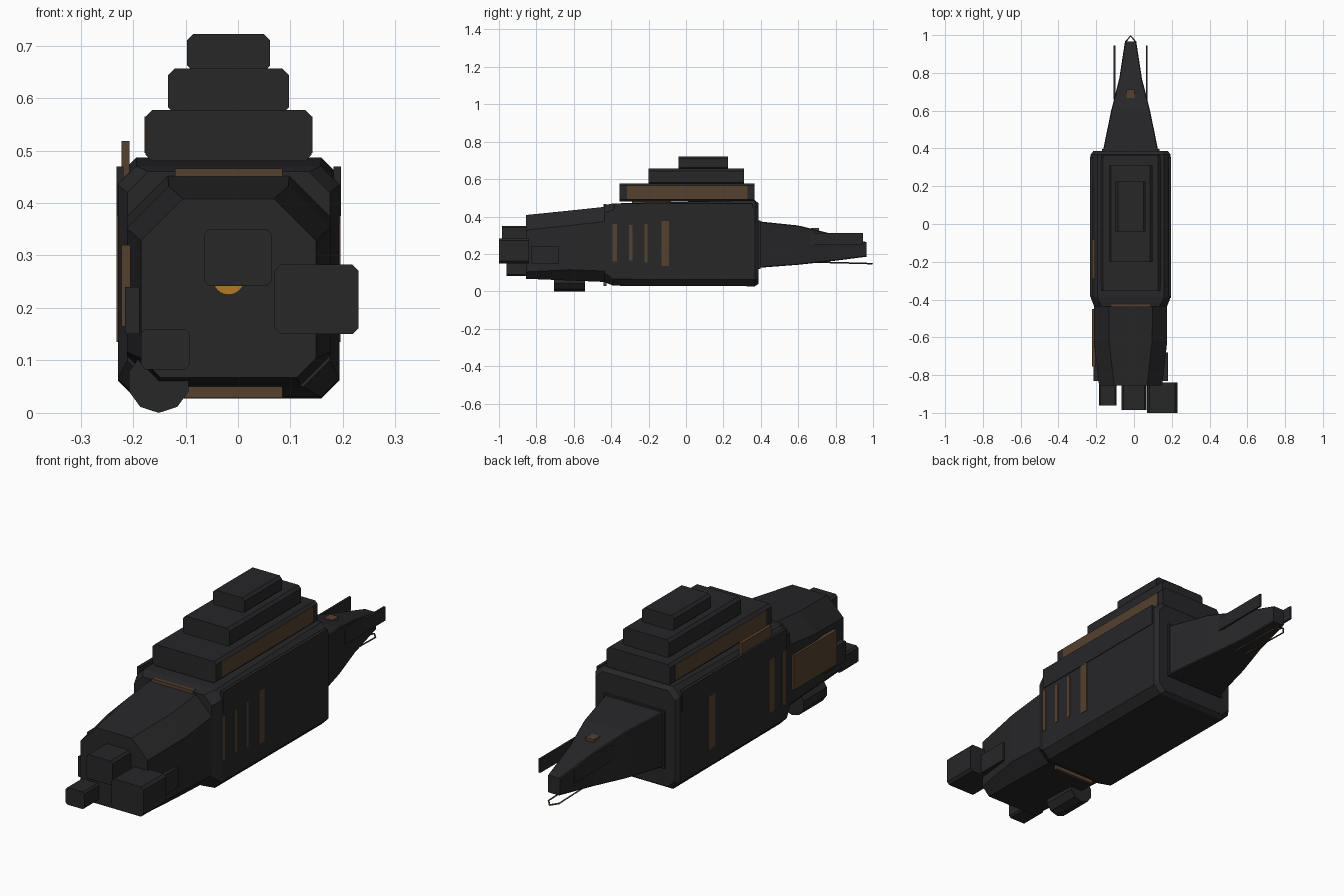
import bpy, bmesh, math
from mathutils import Vector

if "Cube" in bpy.data.objects:
    bpy.data.objects.remove(bpy.data.objects["Cube"])

CX = -0.018  # hull centre line


def material(name, rgb):
    m = bpy.data.materials.new(name)
    m.diffuse_color = (*rgb, 1)
    m.use_nodes = True
    m.node_tree.nodes["Principled BSDF"].inputs["Base Color"].default_value = m.diffuse_color
    return m


DARK = material("dark_metal", (0.02, 0.02, 0.022))
BRONZE = material("bronze", (0.09, 0.052, 0.028))
AMBER = material("amber", (0.45, 0.19, 0.02))


def finish(name, bm, mat):
    bmesh.ops.recalc_face_normals(bm, faces=bm.faces)
    me = bpy.data.meshes.new(name)
    bm.to_mesh(me)
    bm.free()
    me.materials.append(mat)
    ob = bpy.data.objects.new(name, me)
    bpy.context.collection.objects.link(ob)
    return ob


def box(name, x, y, z, mat=DARK, bevel=0.0):
    """Box from (min, max) ranges; bevel rounds only the edges running along y."""
    bm = bmesh.new()
    bmesh.ops.create_cube(bm, size=1)
    for v in bm.verts:
        v.co = Vector([(r[0] + r[1]) / 2 + c * (r[1] - r[0]) for r, c in zip((x, y, z), v.co)])
    if bevel:
        edges = [e for e in bm.edges if abs(e.verts[0].co.y - e.verts[1].co.y) > 1e-5]
        bmesh.ops.bevel(bm, geom=edges, offset=bevel, segments=1, affect='EDGES')
    return finish(name, bm, mat)


def loft(name, sections, mat=DARK):
    """Skin chamfered sections: y, half width, bottom, top, top chamfer, bottom chamfer."""
    bm = bmesh.new()
    rings = []
    for y, h, z0, z1, ct, cb in sections:
        half = [(h - cb, z0), (h, z0 + cb), (h, z1 - ct), (h - ct, z1)]
        pts = half + [(-x, z) for x, z in reversed(half)]
        rings.append([bm.verts.new((CX + x, y, z)) for x, z in pts])
    for a, b in zip(rings, rings[1:]):
        for i in range(8):
            j = (i + 1) % 8
            bm.faces.new((a[i], a[j], b[j], b[i]))
    bm.faces.new(rings[0])
    bm.faces.new(rings[-1])
    return finish(name, bm, mat)


def cylinder(name, centre, radius, length, sides, mat, smooth=False):
    """Cylinder along y with a vertex pointing down."""
    bm = bmesh.new()
    rings = []
    for dy in (-length / 2, length / 2):
        rings.append([bm.verts.new((centre[0] + radius * math.sin(2 * math.pi * i / sides), centre[1] + dy,
                                    centre[2] - radius * math.cos(2 * math.pi * i / sides)))
                      for i in range(sides)])
    for i in range(sides):
        j = (i + 1) % sides
        bm.faces.new((rings[0][i], rings[0][j], rings[1][j], rings[1][i])).smooth = smooth
    for r in rings:
        bm.faces.new(r)
    return finish(name, bm, mat)


# Main hull, engine housing and tapered tail boom
loft("main_hull", [(-0.437, 0.193, 0.050, 0.460, 0.04, 0.05),
                   (-0.390, 0.211, 0.030, 0.470, 0.035, 0.035),
                   (0.368, 0.211, 0.027, 0.487, 0.035, 0.035),
                   (0.387, 0.197, 0.040, 0.472, 0.035, 0.035)])
loft("engine_housing", [(-0.855, 0.167, 0.067, 0.408, 0.08, 0.037),
                        (-0.620, 0.194, 0.058, 0.432, 0.08, 0.058),
                        (-0.430, 0.194, 0.050, 0.452, 0.078, 0.058)])
loft("tail_boom", [(0.380, 0.148, 0.125, 0.375, 0.004, 0.004),
                   (0.600, 0.103, 0.142, 0.352, 0.004, 0.004),
                   (0.770, 0.060, 0.160, 0.310, 0.004, 0.004),
                   (0.965, 0.030, 0.185, 0.263, 0.004, 0.004)])
box("boom_collar", (CX - 0.152, CX + 0.152), (0.38, 0.397), (0.12, 0.38))

# Stepped upper decks
for i, (h, y, z) in enumerate([(0.158, (-0.355, 0.365), (0.480, 0.577)),
                               (0.115, (-0.200, 0.310), (0.570, 0.656)),
                               (0.079, (-0.040, 0.225), (0.650, 0.722))]):
    box(f"upper_deck_{i + 1}", (CX - h, CX + h), y, z, bevel=0.012)

# Thruster blocks, glowing vent and lower tank
box("thruster_large", (0.070, 0.230), (-1.0, -0.84), (0.150, 0.283), bevel=0.012)
box("thruster_middle", (-0.065, 0.065), (-0.985, -0.84), (0.242, 0.350), bevel=0.01)
box("thruster_small", (-0.185, -0.092), (-0.960, -0.84), (0.083, 0.160), bevel=0.008)
cylinder("vent", (CX, -0.855, 0.255), 0.030, 0.012, 24, AMBER, True)
cylinder("lower_tank", (-0.151, -0.622, 0.060), 0.060, 0.165, 10, DARK)

# Paired side fittings
for s, side in ((-1, "left"), (1, "right")):
    def span(a, b):
        return tuple(sorted((CX + s * a, CX + s * b)))
    box(f"deck_panel_{side}", span(0.150, 0.160), (-0.315, 0.330), (0.495, 0.565), BRONZE)
    box(f"side_plate_{side}", span(0.200, 0.214), (-0.385, 0.355), (0.375, 0.470))
    box(f"engine_plate_{side}", span(0.160, 0.197), (-0.830, -0.680), (0.150, 0.240))
    box(f"boom_fin_{side}", span(0.081, 0.090), (0.660, 0.945), (0.250, 0.312))

# Bronze strips on the hull sides
for i, (y0, y1, z0, z1) in enumerate([(-0.392, -0.370, 0.16, 0.36), (-0.305, -0.287, 0.165, 0.355),
                                      (-0.222, -0.205, 0.155, 0.36), (-0.130, -0.092, 0.135, 0.375)]):
    box(f"right_strip_{i + 1}", (0.185, 0.1955), (y0, y1), (z0, z1), BRONZE)
for i, (y0, y1) in enumerate([(-0.375, -0.355), (-0.300, -0.260), (0.120, 0.170)]):
    box(f"left_strip_{i + 1}", (-0.2315, -0.22), (y0, y1), (0.135, 0.375), BRONZE)

# Other bronze panels
box("left_engine_panel", (-0.222, -0.205), (-0.755, -0.450), (0.165, 0.320), BRONZE)
box("left_roof_panel", (-0.222, -0.207), (-0.290, -0.080), (0.430, 0.518), BRONZE)
box("top_seam_strip", (-0.12, 0.085), (-0.440, -0.425), (0.450, 0.466), BRONZE)
box("bottom_seam_strip", (-0.12, 0.085), (-0.440, -0.425), (0.028, 0.060), BRONZE)
box("boom_hatch", (-0.040, 0.002), (0.668, 0.712), (0.310, 0.338), BRONZE)

# Wire skid below the tail boom
curve = bpy.data.curves.new("tail_skid", 'CURVE')
curve.dimensions = '3D'
curve.bevel_depth = 0.004
curve.bevel_resolution = 0
curve.use_fill_caps = True
spline = curve.splines.new('POLY')
path = [(-0.026, 0.70, 0.156), (-0.026, 0.965, 0.149), (0, 0.996, 0.147), (0.026, 0.965, 0.149), (0.026, 0.70, 0.156)]
spline.points.add(len(path) - 1)
for p, (x, y, z) in zip(spline.points, path):
    p.co = (CX + x, y, z, 1)
curve.materials.append(BRONZE)
bpy.context.collection.objects.link(bpy.data.objects.new("tail_skid", curve))
